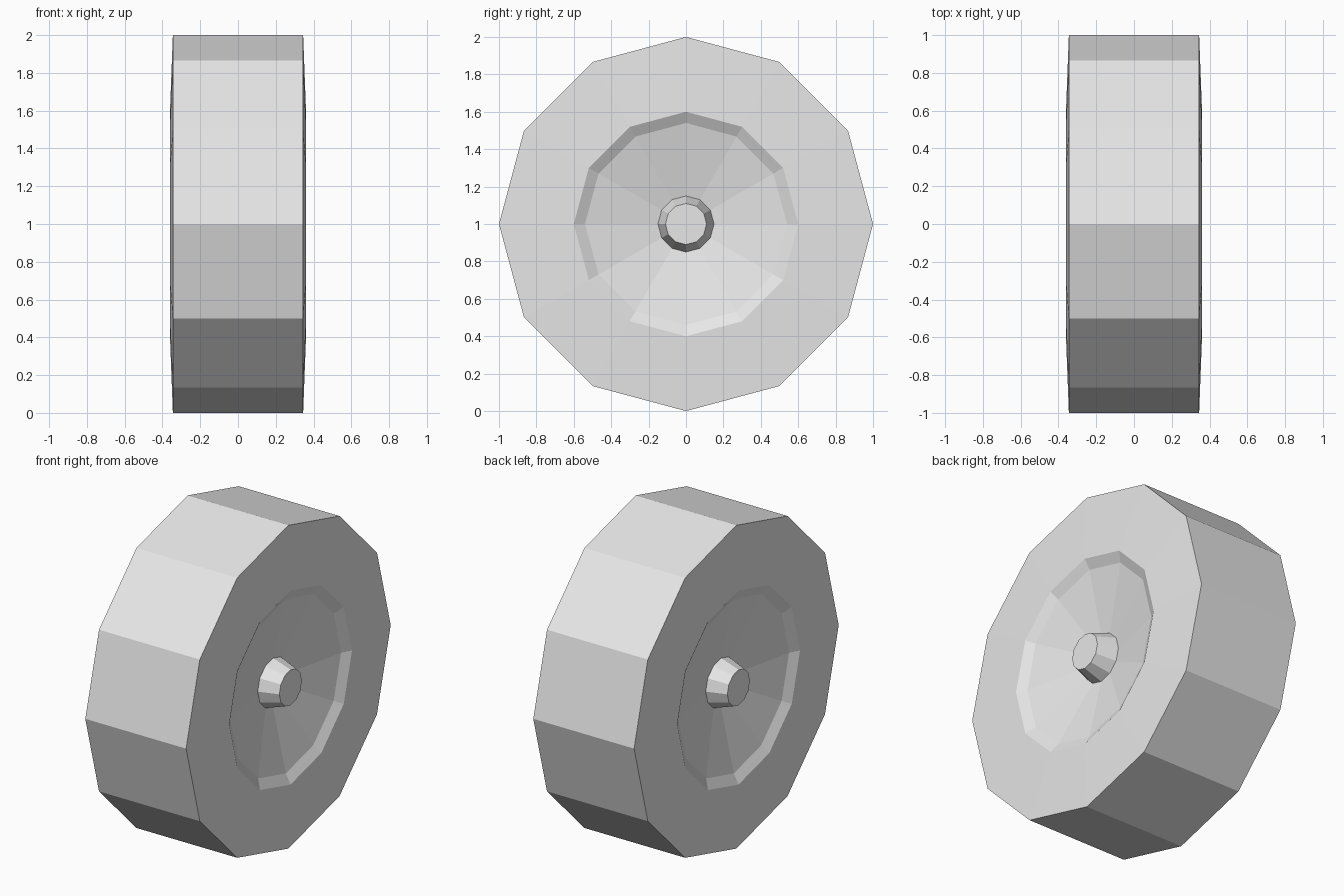
import bpy
import math

SIDES = 12

cube = bpy.data.objects.get("Cube")
if cube:
    bpy.data.objects.remove(cube, do_unlink=True)

grey = bpy.data.materials.new("light grey")
grey.use_nodes = True
colour = (0.8, 0.8, 0.8, 1.0)
grey.diffuse_color = colour
grey.node_tree.nodes["Principled BSDF"].inputs["Base Color"].default_value = colour


def lathe(name, profile, cap=False):
    """Spin (x, radius) points about the x axis, flat shaded."""
    verts, faces = [], []
    for x, r in profile:
        for i in range(SIDES):
            a = math.tau * i / SIDES
            verts.append((x, r * math.sin(a), 1 + r * math.cos(a)))
    for ring in range(len(profile) - 1):
        for i in range(SIDES):
            j = (i + 1) % SIDES
            a, b = ring * SIDES, (ring + 1) * SIDES
            faces.append((a + i, b + i, b + j, a + j))
    if cap:
        last = (len(profile) - 1) * SIDES
        faces.append(tuple(last + i for i in reversed(range(SIDES))))
    # Mirrored profiles run along -x, so their faces are turned round
    if profile[0][0] < 0 and name != "tyre":
        faces = [f[::-1] for f in faces]
    faces = [f[::-1] for f in faces]
    mesh = bpy.data.meshes.new(name)
    mesh.from_pydata(verts, [], faces)
    mesh.materials.append(grey)
    obj = bpy.data.objects.new(name, mesh)
    bpy.context.collection.objects.link(obj)
    return obj


# Tyre: flat tread with slightly bulging side walls
lathe("tyre", [(-0.36, 0.6), (-0.345, 1), (0.345, 1), (0.36, 0.6)])

for side, s in (("left", 1), ("right", -1)):
    # Dished rim: steep lip, then a shallow cone to the hub
    lathe(side + "_rim", [(s * 0.36, 0.6), (s * 0.327, 0.54), (s * 0.24, 0.15)])
    # Tapered hub with a flat end
    lathe(side + "_hub", [(s * 0.24, 0.15), (s * 0.36, 0.11)], cap=True)
